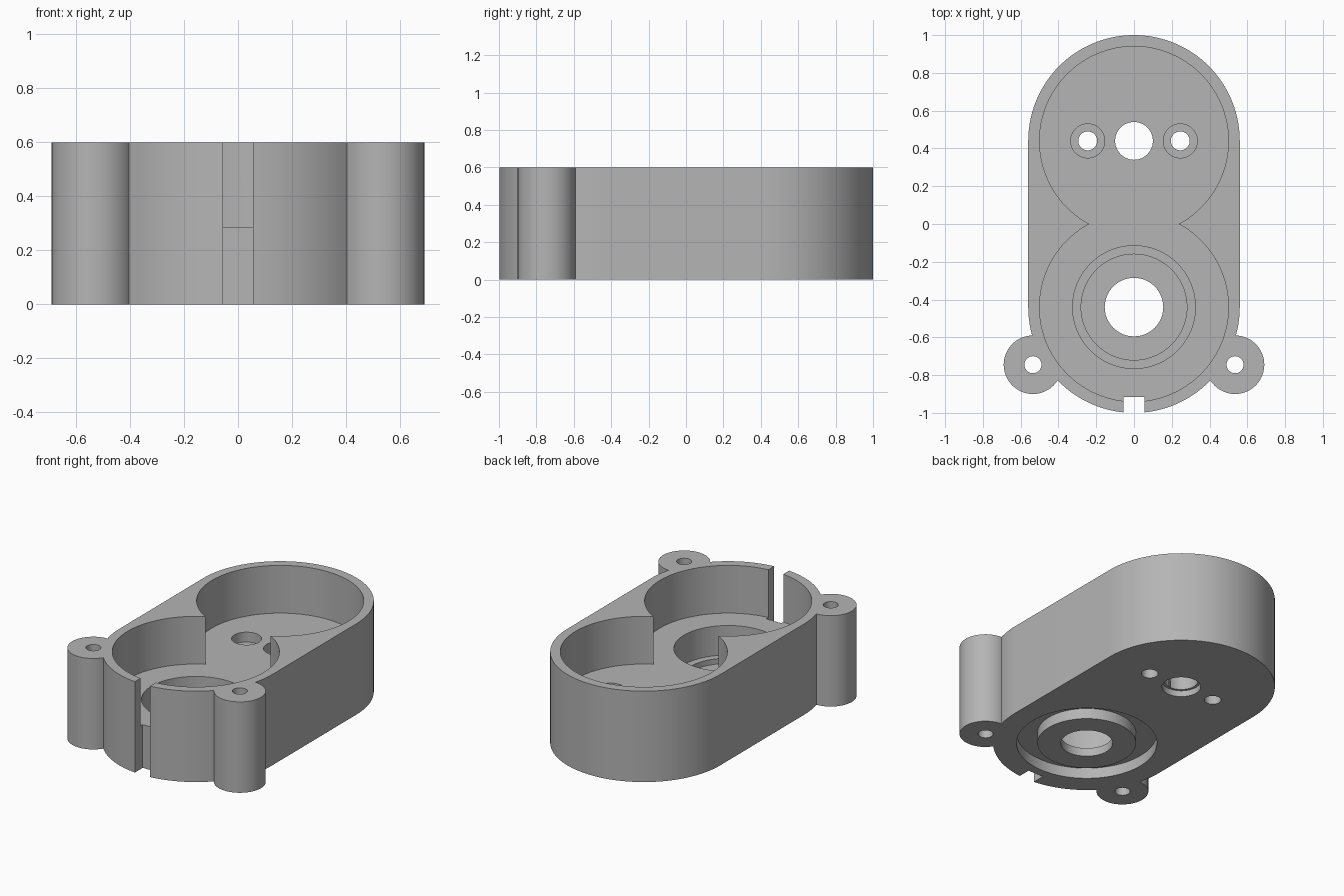
import bpy
import bmesh
from math import pi, sin, cos, radians

cube = bpy.data.objects.get("Cube")
if cube:
    bpy.data.objects.remove(cube, do_unlink=True)

grey = bpy.data.materials.new("plain grey")
grey.use_nodes = True
grey.diffuse_color = (0.46, 0.46, 0.46, 1)
grey.node_tree.nodes["Principled BSDF"].inputs["Base Color"].default_value = grey.diffuse_color

HEIGHT, FLOOR, CENTRE = 0.6, 0.285, 0.44
OVER = 0.1  # how far through-cutters stick out


def prism(name, outline, z0, z1):
    """Extrude a closed outline from z0 to z1."""
    bm = bmesh.new()
    face = bm.faces.new([bm.verts.new((x, y, z0)) for x, y in outline])
    top = bmesh.ops.extrude_face_region(bm, geom=[face])["geom"]
    bmesh.ops.translate(bm, vec=(0, 0, z1 - z0),
                        verts=[v for v in top if isinstance(v, bmesh.types.BMVert)])
    bmesh.ops.recalc_face_normals(bm, faces=bm.faces)
    mesh = bpy.data.meshes.new(name)
    bm.to_mesh(mesh)
    bm.free()
    mesh.materials.append(grey)
    obj = bpy.data.objects.new(name, mesh)
    bpy.context.collection.objects.link(obj)
    return obj


def arc(x, y, r, start=0, sweep=2 * pi, n=96):
    return [(x + r * cos(start + sweep * i / n), y + r * sin(start + sweep * i / n))
            for i in range(n)]


def disc(name, x, y, r, z0, z1):
    return prism(name, arc(x, y, r, n=96 if r > 0.2 else 48), z0, z1)


def combine(target, tool, operation="DIFFERENCE"):
    """Apply a boolean and discard the tool."""
    tool.hide_render = True
    mod = target.modifiers.new("combine", "BOOLEAN")
    mod.operation, mod.solver, mod.object = operation, "EXACT", tool
    bpy.ops.object.select_all(action="DESELECT")
    bpy.context.view_layer.objects.active = target
    target.select_set(True)
    bpy.ops.object.modifier_apply(modifier=mod.name)
    bpy.data.objects.remove(tool, do_unlink=True)


# Outer shell: two half circles joined by straight sides
n = 64
outline = arc(0, CENTRE, 0.56, 0, pi, n) + [(-0.56, CENTRE)]
outline += arc(0, -CENTRE, 0.56, pi, pi, n) + [(0.56, -CENTRE)]
housing = prism("gear_housing", outline, 0, HEIGHT)

# Screw ears
for side in (-1, 1):
    combine(housing, disc("ear", side * 0.535, -0.745, 0.155, 0, HEIGHT), "UNION")
for side in (-1, 1):
    combine(housing, disc("ear_hole", side * 0.535, -0.745, 0.045, -OVER, HEIGHT + OVER))

# Two overlapping round pockets
for side in (-1, 1):
    combine(housing, disc("pocket", 0, side * CENTRE, 0.5, FLOOR, HEIGHT + OVER))

# Stepped bearing seat and shaft hole in the front pocket
for radius, bottom in ((0.325, 0.09), (0.28, 0.055), (0.155, -OVER)):
    combine(housing, disc("seat", 0, -CENTRE, radius, bottom, FLOOR + OVER))

# Ring groove under the bearing seat
groove = disc("groove", 0, -CENTRE, 0.42, -OVER, 0.07)
combine(groove, disc("groove_core", 0, -CENTRE, 0.295, -2 * OVER, 2 * OVER))
combine(housing, groove)

# Motor shaft hole, widened underneath
combine(housing, disc("shaft_hole", 0, CENTRE, 0.1, -OVER, FLOOR + OVER))
combine(housing, disc("shaft_step", 0, CENTRE, 0.116, -OVER, 0.04))

# Counterbored motor screw holes
for side in (-1, 1):
    combine(housing, disc("screw_hole", side * 0.245, CENTRE, 0.05, -OVER, FLOOR + OVER))
    combine(housing, disc("screw_seat", side * 0.245, CENTRE, 0.09, 0.22, FLOOR + OVER))

# Slot through the front wall
slot = [(-0.055, -1.1), (0.055, -1.1), (0.055, -0.915), (-0.055, -0.915)]
combine(housing, prism("slot", slot, -OVER, HEIGHT + OVER))

bpy.ops.object.shade_smooth_by_angle(angle=radians(30))
